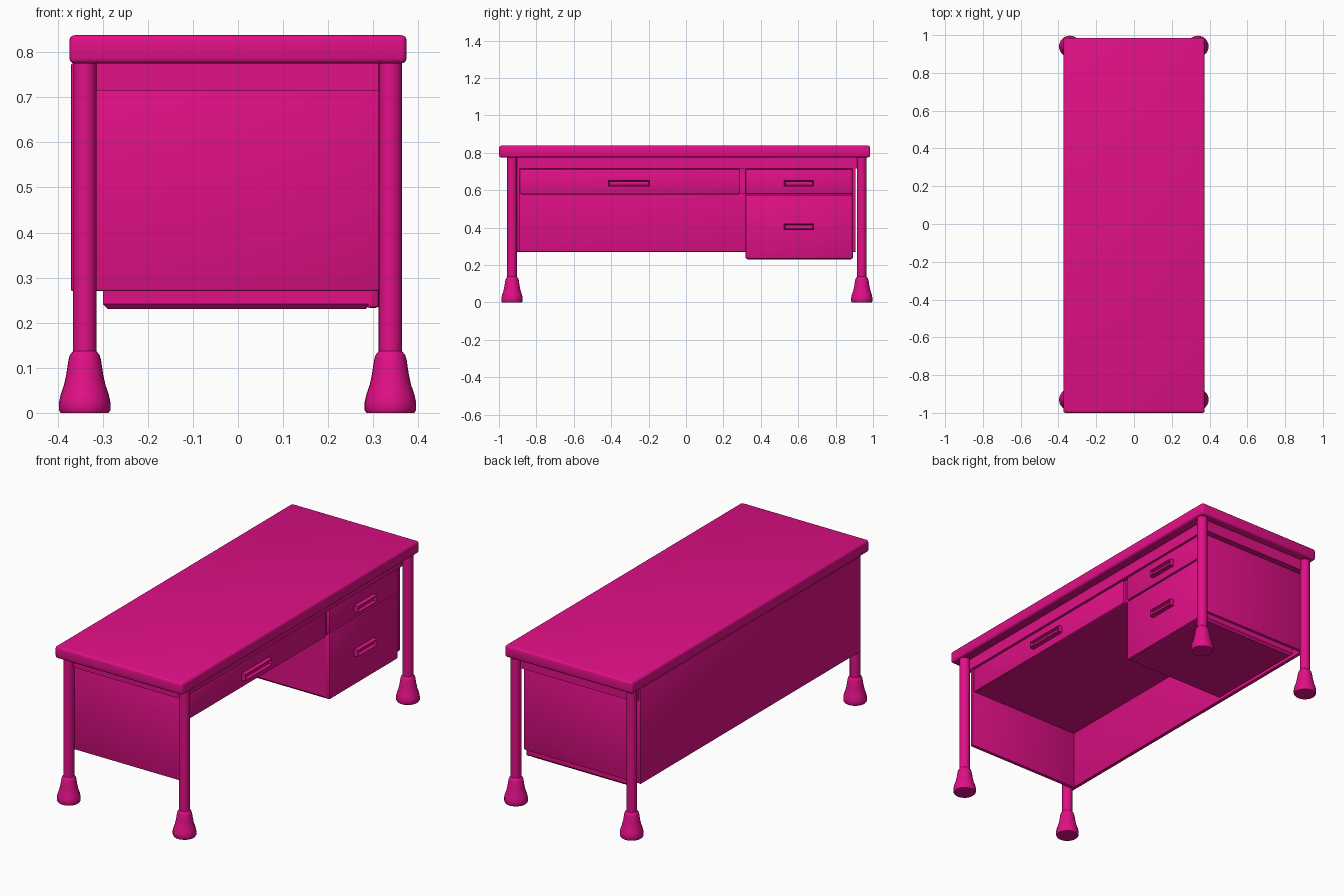
import bpy, bmesh, math

if "Cube" in bpy.data.objects:
    bpy.data.objects.remove(bpy.data.objects["Cube"])

mat = bpy.data.materials.new("magenta_paint")
mat.diffuse_color = (0.75, 0.005, 0.24, 1)
mat.use_nodes = True
mat.node_tree.nodes["Principled BSDF"].inputs["Base Color"].default_value = mat.diffuse_color


def finish(name, bm):
    bmesh.ops.recalc_face_normals(bm, faces=bm.faces)
    me = bpy.data.meshes.new(name)
    bm.to_mesh(me)
    bm.free()
    me.materials.append(mat)
    ob = bpy.data.objects.new(name, me)
    bpy.context.collection.objects.link(ob)
    bpy.ops.object.select_all(action='DESELECT')
    ob.select_set(True)
    bpy.context.view_layer.objects.active = ob
    bpy.ops.object.shade_smooth_by_angle(angle=math.radians(35))
    return ob


def box_mesh(lo, hi):
    bm = bmesh.new()
    bmesh.ops.create_cube(bm, size=1)
    for v in bm.verts:
        for i in range(3):
            v.co[i] = lo[i] if v.co[i] < 0 else hi[i]
    return bm


def box(name, x, y, z, bevel=0.0, segments=2):
    bm = box_mesh((x[0], y[0], z[0]), (x[1], y[1], z[1]))
    if bevel:
        bmesh.ops.bevel(bm, geom=bm.edges[:], offset=bevel, segments=segments,
                        profile=0.5, affect='EDGES')
    return finish(name, bm)


def lathe(name, profile, x, y, n=24):
    bm = bmesh.new()
    rings = [[bm.verts.new((x + r * math.cos(2 * math.pi * k / n),
                            y + r * math.sin(2 * math.pi * k / n), z))
              for k in range(n)] for r, z in profile]
    for a, b in zip(rings, rings[1:]):
        for k in range(n):
            bm.faces.new((a[k], a[(k + 1) % n], b[(k + 1) % n], b[k]))
    bm.faces.new(rings[0])
    bm.faces.new(rings[-1])
    return finish(name, bm)


def handle(name, y, z, width):
    # projecting pull with a recessed front
    bm = box_mesh((0.31, y - width / 2, z - 0.018), (0.337, y + width / 2, z + 0.018))
    bmesh.ops.bevel(bm, geom=[e for e in bm.edges if all(v.co.x > 0.33 for v in e.verts)],
                    offset=0.004, segments=2, profile=0.5, affect='EDGES')
    bm.normal_update()
    front = max(bm.faces, key=lambda f: f.calc_center_median().x)
    bmesh.ops.inset_region(bm, faces=[front], thickness=0.006)
    for v in front.verts:
        v.co.x -= 0.016
    return finish(name, bm)


# desktop slab with softened edges
box("desktop", (-0.374, 0.374), (-1.0, 0.985), (0.775, 0.838), 0.012, 3)

# apron under the desktop
box("apron", (-0.36, 0.32), (-0.93, 0.94), (0.715, 0.778))

# legs with flared feet
leg_profile = [(0.053, 0), (0.057, 0.006), (0.057, 0.024), (0.053, 0.042), (0.046, 0.062),
               (0.041, 0.085), (0.036, 0.118), (0.033, 0.128), (0.026, 0.137), (0.026, 0.78)]
for side, x in (("back", -0.34), ("front", 0.338)):
    for end, y in (("left", -0.93), ("right", 0.94)):
        lathe(f"{side}_{end}_leg", leg_profile, x, y)

# thin panels on the back and both ends
box("back_panel", (-0.37, -0.35), (-0.935, 0.907), (0.27, 0.775), 0.003)
box("left_end_panel", (-0.355, 0.315), (-0.91, -0.89), (0.27, 0.775), 0.004)
box("right_end_panel", (-0.355, 0.315), (0.888, 0.907), (0.27, 0.775), 0.004)

# wide centre drawer
box("centre_drawer_box", (-0.352, 0.295), (-0.892, 0.32), (0.583, 0.72))
box("centre_drawer_front", (0.285, 0.313), (-0.89, 0.29), (0.578, 0.713), 0.007)

# drawer pedestal with chamfered base
bm = box_mesh((-0.30, 0.318, 0.23), (0.295, 0.893, 0.72))
bmesh.ops.bevel(bm, geom=[e for e in bm.edges if all(v.co.z < 0.3 for v in e.verts)],
                offset=0.012, segments=1, affect='EDGES')
finish("pedestal", bm)
box("upper_drawer_front", (0.285, 0.313), (0.318, 0.897), (0.580, 0.713), 0.005)
box("lower_drawer_front", (0.285, 0.313), (0.318, 0.893), (0.233, 0.575), 0.007)

# drawer pulls
handle("centre_drawer_handle", -0.305, 0.637, 0.225)
handle("upper_drawer_handle", 0.605, 0.637, 0.16)
handle("lower_drawer_handle", 0.605, 0.405, 0.16)
